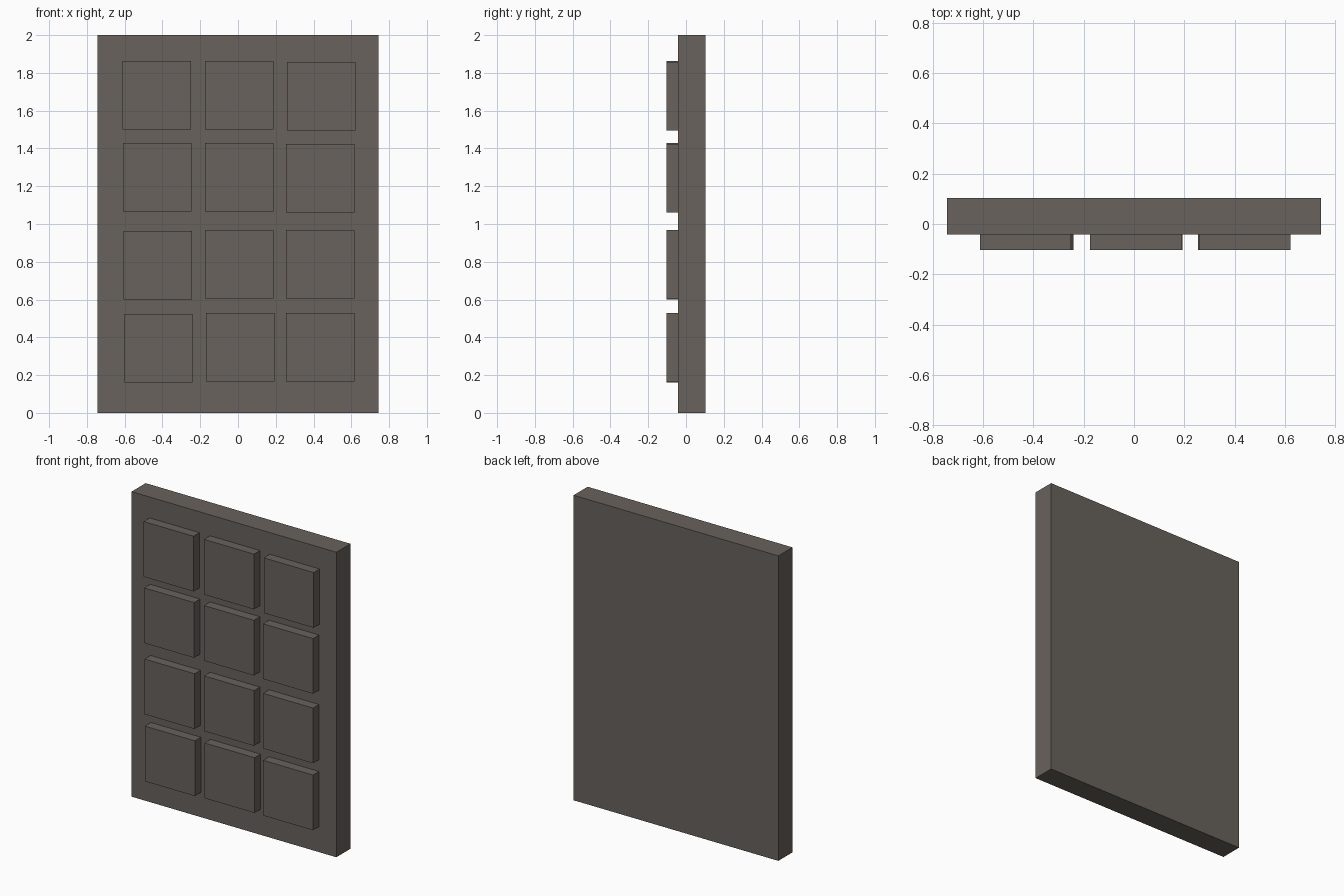
import bpy

if "Cube" in bpy.data.objects:
    bpy.data.objects.remove(bpy.data.objects["Cube"])

stone = bpy.data.materials.new("dark_warm_grey")
stone.diffuse_color = (0.138, 0.122, 0.107, 1.0)
stone.use_nodes = True
stone.node_tree.nodes["Principled BSDF"].inputs["Base Color"].default_value = stone.diffuse_color


def box(name, x, z, width, height, y_front, y_back):
    """Add a box centred on x and z, spanning y_front to y_back."""
    bpy.ops.mesh.primitive_cube_add(size=1, location=(x, (y_front + y_back) / 2, z))
    obj = bpy.context.object
    obj.name = name
    obj.scale = (width, y_back - y_front, height)
    bpy.ops.object.transform_apply(location=False, rotation=False, scale=True)
    obj.data.materials.append(stone)
    return obj


FRONT, FACE, BACK = -0.104, -0.042, 0.104

# Door slab
box("door_slab", 0, 1.0, 1.486, 2.0, FACE, BACK)

# Raised square panels, slightly uneven: rows from the top, (x, z) per column
rows = [
    [(-0.431, 1.682), (0.007, 1.682), (0.441, 1.677)],
    [(-0.427, 1.248), (0.007, 1.248), (0.436, 1.243)],
    [(-0.424, 0.782), (0.007, 0.787), (0.436, 0.787)],
    [(-0.421, 0.343), (0.012, 0.348), (0.436, 0.348)],
]
for r, row in enumerate(rows, 1):
    for c, (x, z) in enumerate(row, 1):
        box(f"raised_panel_{r}_{c}", x, z, 0.362, 0.362, FRONT, FACE + 0.005)
